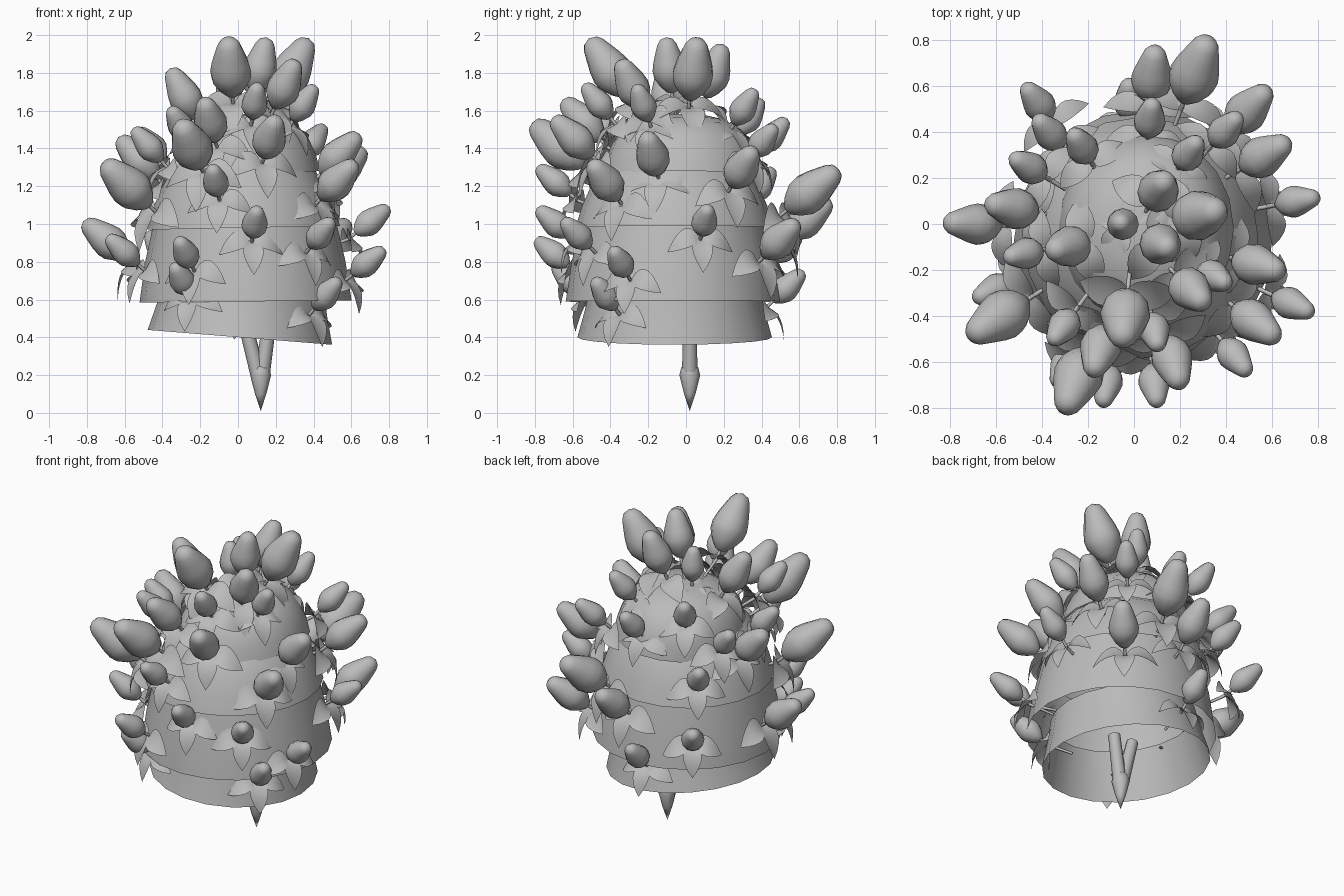
import bpy, bmesh, math
from mathutils import Vector, Matrix

if "Cube" in bpy.data.objects:
    bpy.data.objects.remove(bpy.data.objects["Cube"], do_unlink=True)

grey = bpy.data.materials.new("plain_grey")
grey.use_nodes = True
COLOUR = (0.5, 0.5, 0.5, 1)
grey.diffuse_color = COLOUR
grey.node_tree.nodes["Principled BSDF"].inputs["Base Color"].default_value = COLOUR
UP = Vector((0, 0, 1))


def frame(origin, axis):
    """Matrix that puts local z along axis, starting at origin."""
    turn = axis.to_track_quat('Z', 'Y').to_matrix().to_4x4()
    return Matrix.Translation(origin) @ turn


def spin(bm, profile, matrix, sides):
    """Rings of (height, radius) joined to a round skin; zero radius closes it."""
    rings = []
    for h, r in profile:
        if r == 0:
            rings.append([bm.verts.new(matrix @ Vector((0, 0, h)))] * sides)
            continue
        angles = [math.tau * i / sides for i in range(sides)]
        rings.append([bm.verts.new(matrix @ Vector((r * math.cos(a), r * math.sin(a), h)))
                      for a in angles])
    for low, high in zip(rings, rings[1:]):
        for i in range(sides):
            j = (i + 1) % sides
            corners = list(dict.fromkeys((low[i], low[j], high[j], high[i])))
            bm.faces.new(corners)


def rod(bm, start, end, r0, r1, sides=8):
    axis = end - start
    spin(bm, [(0, r0), (axis.length, r1)], frame(start, axis), sides)


def leaf(bm, base, along, out, length):
    """Ovate leaf that lifts along the bud axis and then droops, folded at its midrib."""
    side = along.cross(out).normalized()
    steps = 7
    rows = []
    for i in range(steps + 1):
        u = i / steps
        width = 0.37 * length * math.sin(math.pi * u ** 0.9) ** 0.8 if 0 < i < steps else 0
        mid = base + along * length * u + out * length * 0.6 * u * (0.9 - u)
        mid -= UP * length * 0.35 * u * u
        rows.append([bm.verts.new(mid + side * width * k + out * abs(k) * width * 0.2)
                     for k in ((-1, 0, 1) if width else (0,))])
    for a, b in zip(rows, rows[1:]):
        if len(a) == 1:
            a = a * 3
        if len(b) == 1:
            b = b * 3
        for k in (0, 1):
            bm.faces.new(list(dict.fromkeys((a[k], a[k + 1], b[k + 1], b[k]))))


def finish(bm, name, recalc=True):
    if recalc:
        bmesh.ops.recalc_face_normals(bm, faces=bm.faces)
    for f in bm.faces:
        f.smooth = True
    mesh = bpy.data.meshes.new(name)
    bm.to_mesh(mesh)
    bm.free()
    mesh.materials.append(grey)
    obj = bpy.data.objects.new(name, mesh)
    bpy.context.collection.objects.link(obj)
    return obj


# Overlapping body skirts: name, centre, tilt, x and y stretch, (height, radius) rings
SKIRTS = [
    ("bottom_skirt", (0.01, -0.06), 0.08, (0.98, 1.03),
     [(0.4, 0.5), (0.55, 0.46), (0.7, 0.43)]),
    ("lower_skirt", (0.04, -0.07), -0.01, (1.03, 1.04),
     [(0.59, 0.545), (0.8, 0.515), (1.05, 0.46)]),
    ("middle_skirt", (0.03, -0.06), -0.02, (1, 1.03),
     [(0.98, 0.51), (1.1, 0.475), (1.2, 0.43), (1.3, 0.37), (1.36, 0.3)]),
    ("dome", (0.05, -0.02), -0.08, (0.95, 1.04),
     [(1.25, 0.405), (1.34, 0.39), (1.43, 0.355), (1.5, 0.3),
      (1.55, 0.22), (1.575, 0.12), (1.58, 0)]),
]
for name, (x, y), tilt, (sx, sy), rings in SKIRTS:
    bm = bmesh.new()
    z = rings[0][0]
    place = (Matrix.Translation((x, y, z)) @ Matrix.Rotation(tilt, 4, 'Y')
             @ Matrix.Diagonal((sx, sy, 1, 1)))
    spin(bm, [(h - z, r) for h, r in rings], place, 20)
    finish(bm, name)

# Pointed root that forks into two trunks inside the body
bm = bmesh.new()
spin(bm, [(0, 0), (0.09, 0.03), (0.19, 0.055), (0.23, 0.045), (0.26, 0)],
     Matrix.Translation((0.12, 0.02, 0.01)), 8)
for x in (0.03, 0.17):
    rod(bm, Vector((0.12, 0.02, 0.15)), Vector((x, 0.02, 0.5)), 0.042, 0.036)
finish(bm, "forked_trunk")

# Bud centres by size
LARGE = [(-.04, -.41, 1.83), (-.25, -.68, 1.42), (.29, .04, 1.82),
         (.27, .67, 1.18), (-.59, -.41, 1.21)]
MEDIUM = [(.12, -.09, 1.84), (.11, .15, 1.81), (.25, -.29, 1.74), (.17, -.6, 1.46),
          (-.15, -.55, 1.55), (-.29, -.1, 1.69), (-.53, .07, 1.35),
          (.53, -.43, 1.23), (.57, .3, 1.3), (-.7, 0, .92), (.54, -.18, 1.37),
          (.5, .5, .92), (.08, .65, 1.03)]
SMALL = [(-.05, 0, 1.72), (.35, -.23, 1.64), (.09, -.47, 1.65), (-.31, -.45, 1.53),
         (.24, .31, 1.62), (.4, .41, 1.44), (.07, .46, 1.47), (-.23, .34, 1.57),
         (-.46, .25, 1.42), (-.37, .4, 1.21), (-.42, .53, .88), (-.02, .54, .67),
         (.71, .1, 1.02), (.69, -.35, .8), (.44, -.58, .95), (.47, -.43, .63),
         (-.12, -.7, 1.23), (.09, -.7, 1.01), (-.28, -.71, .85), (-.3, -.62, .71),
         (-.61, -.29, .86), (-.48, -.13, 1.42)]
BUD = [(0, 0), (0.03, 0.09), (0.14, 0.19), (0.3, 0.28), (0.43, 0.295), (0.58, 0.265),
       (0.75, 0.21), (0.88, 0.165), (0.96, 0.11), (1, 0)]

# Each bud has a thin stem and a whorl of three drooping leaves
buds, stems, leaves = bmesh.new(), bmesh.new(), bmesh.new()
for group, length in ((LARGE, 0.37), (MEDIUM, 0.305), (SMALL, 0.235)):
    for spot in group:
        centre = Vector(spot)
        radial = Vector((centre.x, centre.y + 0.03, 0))
        axis = (radial * 1.35 + UP * 0.75).normalized()
        base = centre - axis * length / 2
        spin(buds, [(h * length, r * length) for h, r in BUD], frame(base, axis), 12)

        knot = base - axis * 0.05
        inward = -(radial * 3 + UP * 0.75).normalized()
        rod(stems, knot, base + axis * 0.03, 0.01, 0.01, 6)
        rod(stems, knot + inward * 0.16, knot, 0.008, 0.01, 6)

        across = UP.cross(axis).normalized()
        down = axis.cross(across).normalized() * -1
        size = 0.11 + 0.28 * length
        for way, part in ((across, 1), (-across, 1), (down, 0.85)):
            leaf(leaves, knot, way, axis, size * part)
finish(buds, "flower_buds")
finish(stems, "bud_stems")
finish(leaves, "leaves", recalc=False)
